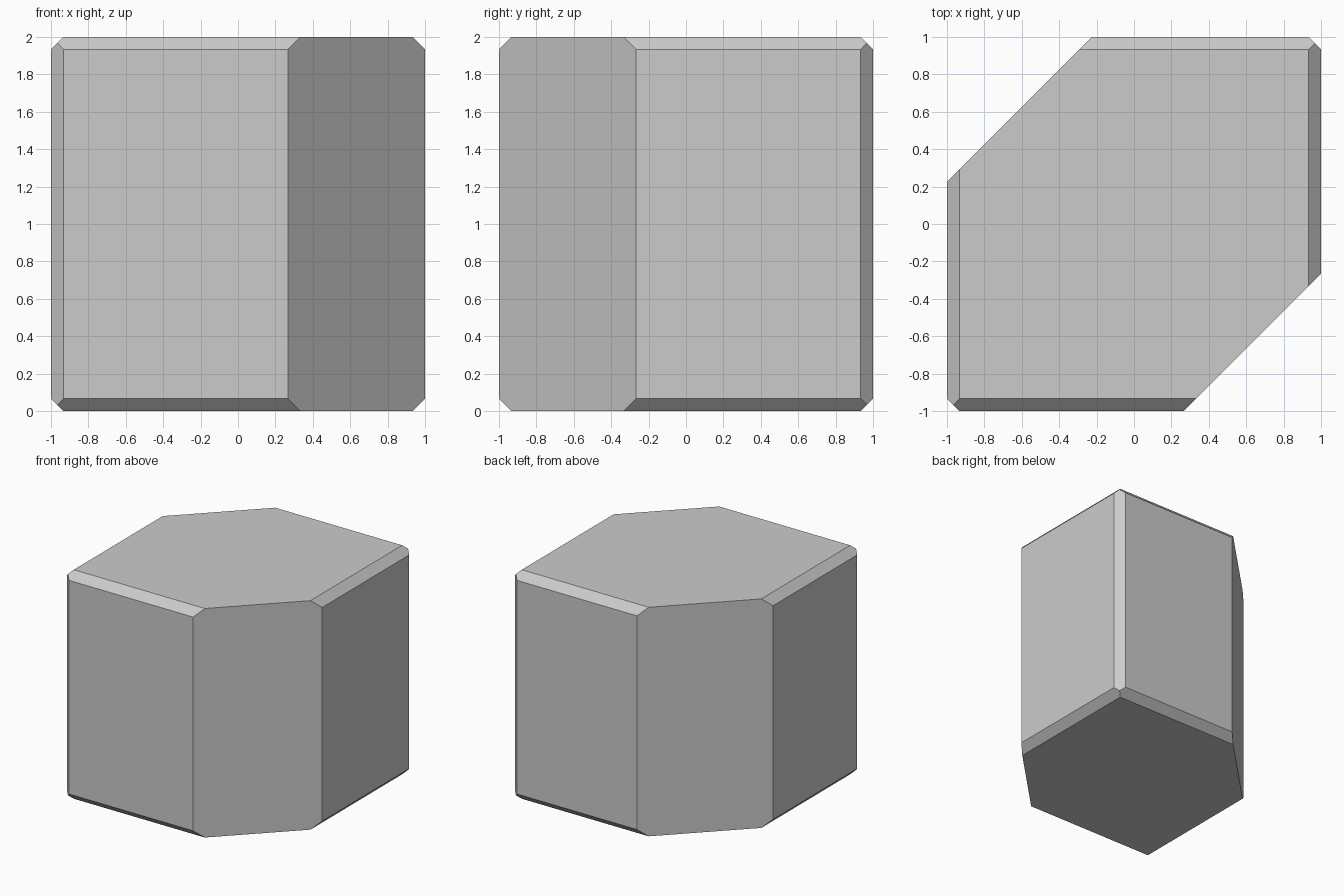
import bpy, bmesh
from itertools import combinations, product
from mathutils import Vector

if "Cube" in bpy.data.objects:
    bpy.data.objects.remove(bpy.data.objects["Cube"])


def slice_off(bm, normal, dist):
    """Cut away everything beyond the plane normal . p = dist and cap the cut."""
    n = Vector(normal)
    geom = bm.verts[:] + bm.edges[:] + bm.faces[:]
    cut = bmesh.ops.bisect_plane(bm, geom=geom, dist=1e-5, plane_no=n,
                                 plane_co=n * (dist / n.length_squared),
                                 clear_outer=True)
    edges = [e for e in cut["geom_cut"] if isinstance(e, bmesh.types.BMEdge)]
    bmesh.ops.contextual_create(bm, geom=edges)


bm = bmesh.new()
bmesh.ops.create_cube(bm, size=2)

# Narrow chamfers along all cube edges, meeting at a point in each corner
for a, b in ((0, 1), (0, 2), (1, 2)):
    for sa in (-1, 1):
        for sb in (-1, 1):
            normal = [0, 0, 0]
            normal[a], normal[b] = sa, sb
            slice_off(bm, normal, 1.933)

# Large diagonal cuts: front right and back left
slice_off(bm, (1, -1, 0), 1.266)
slice_off(bm, (-1, 1, 0), 1.226)

bmesh.ops.recalc_face_normals(bm, faces=bm.faces[:])
bmesh.ops.translate(bm, verts=bm.verts[:], vec=(0, 0, 1))

mesh = bpy.data.meshes.new("chamfered_block")
bm.to_mesh(mesh)
bm.free()
block = bpy.data.objects.new("chamfered_block", mesh)
bpy.context.collection.objects.link(block)
